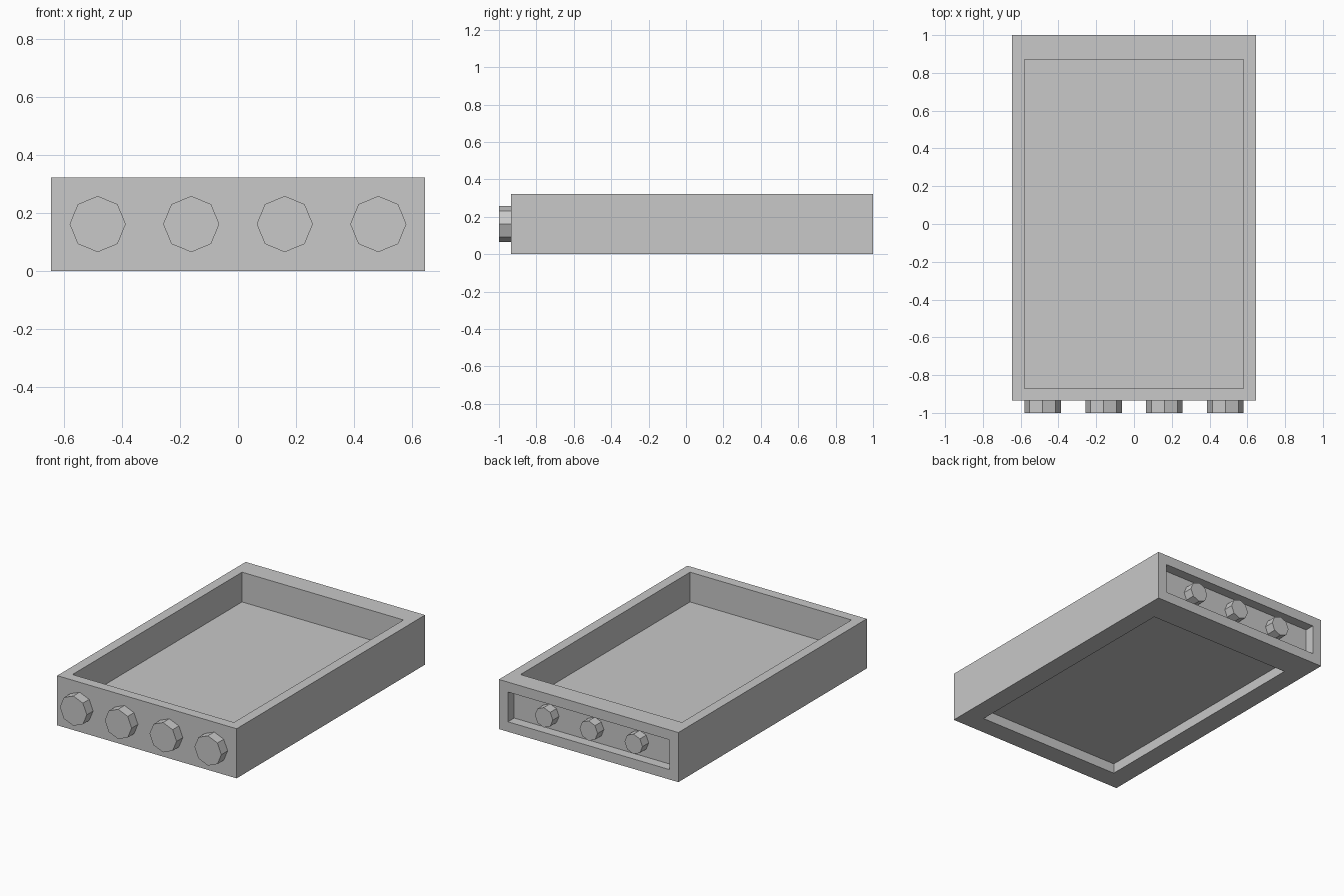
import bpy
import math

old = bpy.data.objects.get("Cube")
if old:
    bpy.data.objects.remove(old, do_unlink=True)

U = 2 / 31            # one module: all parts sit on this grid
FRONT = -1 + U        # front face of the body
BACK = 1.0
W, H = 10 * U, 5 * U  # half width and height of the body

grey = bpy.data.materials.new("light grey")
grey.use_nodes = True
colour = (0.58, 0.58, 0.58, 1)
grey.diffuse_color = colour
grey.node_tree.nodes["Principled BSDF"].inputs["Base Color"].default_value = colour


def box(name, lo, hi):
    """Box between two corners."""
    centre = [(a + b) / 2 for a, b in zip(lo, hi)]
    bpy.ops.mesh.primitive_cube_add(size=1, location=centre)
    obj = bpy.context.object
    obj.name = name
    obj.scale = [b - a for a, b in zip(lo, hi)]
    bpy.ops.object.transform_apply(location=True, scale=True, rotation=False)
    obj.data.materials.append(grey)
    return obj


def carve(target, lo, hi):
    """Cut a box-shaped recess out of the target."""
    cutter = box("recess_cutter", lo, hi)
    cutter.hide_render = True
    mod = target.modifiers.new("recess", "BOOLEAN")
    mod.operation = "DIFFERENCE"
    mod.solver = "EXACT"
    mod.object = cutter
    bpy.context.view_layer.objects.active = target
    bpy.ops.object.modifier_apply(modifier=mod.name)
    bpy.data.objects.remove(cutter, do_unlink=True)


def knob(name, x, y, radius):
    """Octagonal knob, one module deep, with corners up and sideways."""
    bpy.ops.mesh.primitive_cylinder_add(
        vertices=8, radius=radius, depth=U,
        location=(x, y, H / 2), rotation=(math.pi / 2, 0, 0))
    obj = bpy.context.object
    obj.name = name
    obj.data.materials.append(grey)


# Body with its open tray, underside recess and rear panel recess
body = box("tray_body", (-W, FRONT, 0), (W, BACK, H))
carve(body, (-W + U, FRONT + U, 2 * U), (W - U, BACK - 2 * U, H + U))
carve(body, (-W + 2 * U, FRONT + 2 * U, -U), (W - 2 * U, BACK - 3 * U, U))
carve(body, (-W + U, BACK - U, U), (W - U, BACK + U, H - U))

# Four large knobs on the front
for i in range(4):
    knob(f"front_knob_{i + 1}", (i - 1.5) * 5 * U, FRONT - U / 2, 1.5 * U)

# Three small knobs inside the rear recess
for i in range(3):
    knob(f"rear_knob_{i + 1}", (i - 1) * 5 * U, BACK - U / 2, U)
